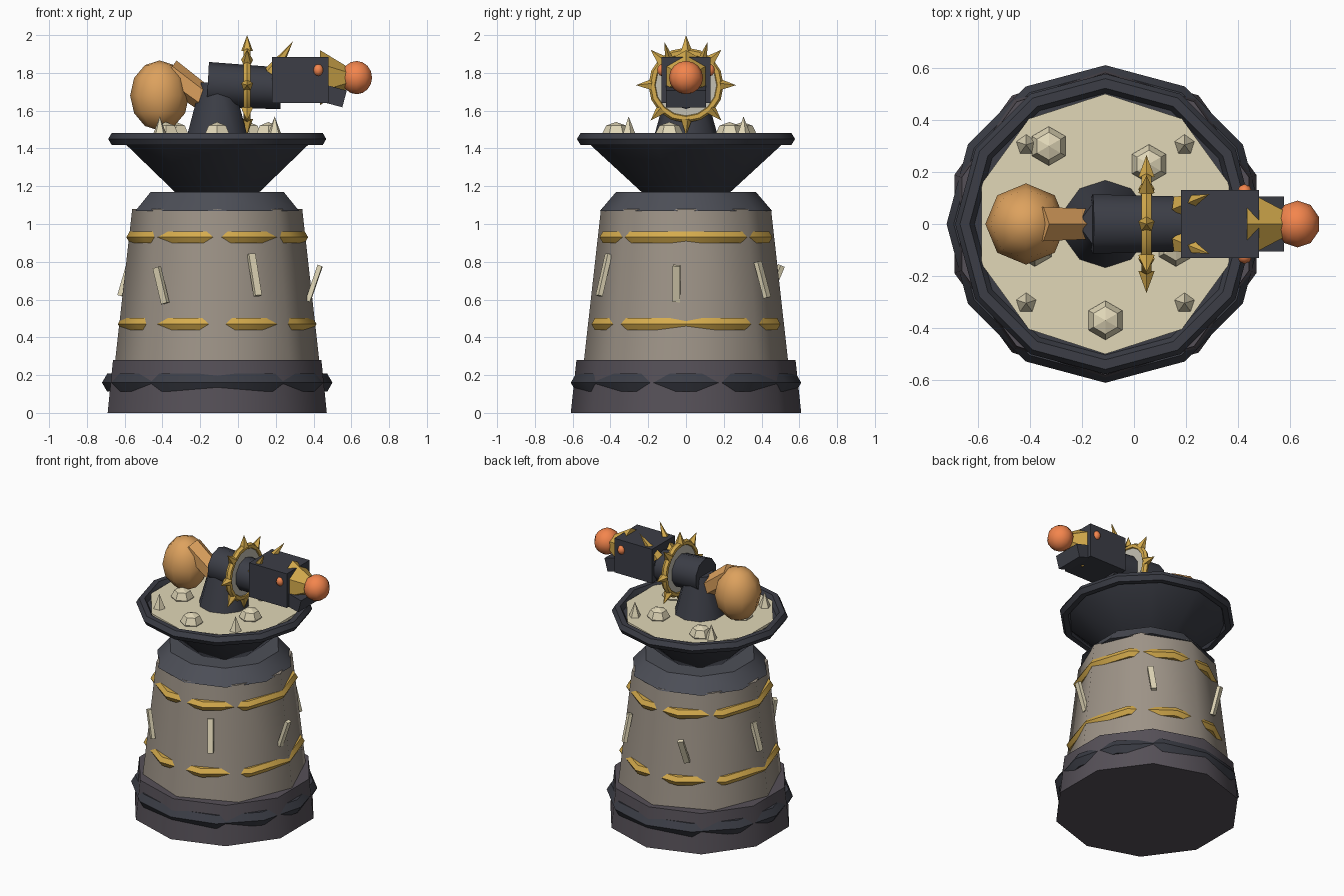
import bpy
from math import sin, cos, pi, radians
from mathutils import Vector, Quaternion

if "Cube" in bpy.data.objects:
    bpy.data.objects.remove(bpy.data.objects["Cube"])

CX = -0.11  # tower axis


def material(name, rgb):
    m = bpy.data.materials.new(name)
    m.diffuse_color = [(c / 255) ** 2.2 for c in rgb] + [1]
    m.use_nodes = True
    m.node_tree.nodes["Principled BSDF"].inputs["Base Color"].default_value = m.diffuse_color
    return m


STONE = material("stone", (156, 146, 134))
BASE = material("base_stone", (86, 81, 88))
NECK = material("neck_metal", (78, 80, 88))
DARK = material("dark_metal", (62, 64, 72))
GOLD = material("gold", (212, 170, 78))
CREAM = material("bone", (224, 214, 182))
PALE = material("pale_disc", (196, 192, 178))
AMBER = material("amber", (220, 160, 94))
EMBER = material("ember", (243, 132, 78))


def finish(name, mat, smooth=True):
    o = bpy.context.object
    o.name = name
    o.data.materials.append(mat)
    if smooth:
        bpy.ops.object.shade_smooth_by_angle(angle=radians(50))
    return o


def frustum(name, mat, p0, p1, r0, r1, n, smooth=True):
    a, b = Vector(p0), Vector(p1)
    d = b - a
    upright = d.normalized().z > 0.999
    q = Quaternion() if upright else d.to_track_quat('Z', 'Y')
    bpy.ops.mesh.primitive_cone_add(vertices=n, radius1=r0, radius2=r1, depth=d.length,
                                    location=(a + b) / 2, rotation=q.to_euler())
    return finish(name, mat, smooth)


def tier(name, mat, z0, z1, r0, r1, n=10):
    return frustum(name, mat, (CX, 0, z0), (CX, 0, z1), r0, r1, n)


def ring(name, mat, loc, R, r, n, m=6, rot=(0, 0, 0)):
    bpy.ops.mesh.primitive_torus_add(major_radius=R, minor_radius=r, major_segments=n,
                                     minor_segments=m, location=loc, rotation=rot)
    return finish(name, mat)


def ball(name, mat, loc, scale, seg=8, rings=6, smooth=True):
    bpy.ops.mesh.primitive_uv_sphere_add(segments=seg, ring_count=rings, radius=1, location=loc)
    bpy.context.object.scale = scale
    return finish(name, mat, smooth)


def box(name, mat, loc, size, rot=(0, 0, 0)):
    bpy.ops.mesh.primitive_cube_add(size=1, location=loc, rotation=rot)
    bpy.context.object.scale = size
    return finish(name, mat, False)


# tower
tier("base", BASE, 0, 0.28, 0.61, 0.58)
tier("body", STONE, 0.28, 1.08, 0.54, 0.45, 8)
tier("neck", NECK, 1.07, 1.17, 0.455, 0.37)
tier("funnel", DARK, 1.16, 1.45, 0.225, 0.54)
tier("funnel_floor", CREAM, 1.44, 1.468, 0.50, 0.50)
ring("rim", DARK, (CX, 0, 1.45), 0.54, 0.037, 12)
ring("base_band", DARK, (CX, 0, 0.16), 0.555, 0.055, 12)
ring("lower_band", GOLD, (CX, 0, 0.47), 0.49, 0.036, 10)
ring("upper_band", GOLD, (CX, 0, 0.93), 0.445, 0.036, 10)

# splinters leaning on the body: top point, bottom point
splinters = [((0.07, -0.41, 0.84), (0.105, -0.46, 0.62)),
             ((-0.43, -0.40, 0.77), (-0.385, -0.42, 0.58)),
             ((0.435, -0.05, 0.78), (0.37, -0.05, 0.59)),
             ((0.18, 0.38, 0.80), (0.19, 0.43, 0.61)),
             ((-0.31, 0.505, 0.78), (-0.31, 0.43, 0.60)),
             ((-0.57, 0.05, 0.81), (-0.625, 0.05, 0.62))]
for i, (t, b) in enumerate(splinters):
    t, b = Vector(t), Vector(b)
    ang = radians(294 - 60 * i) if i < 2 else radians(-6 + 60 * (i - 2))
    out = Vector((cos(ang), sin(ang), 0))
    q = (t - b).to_track_quat('Z', 'Y')
    tilt = Vector((0, 0, 1)).rotation_difference(t - b)
    q = tilt @ Quaternion((0, 0, 1), ang)
    box("splinter", CREAM, (t + b) / 2, (0.025, 0.038, (t - b).length), q.to_euler())

# bone lumps and spikes in the funnel
for i in range(5):
    a = radians(54 + 72 * i)
    r = 0.37 if i in (1, 3) else 0.285
    ball("bone_lump", CREAM, (CX + r * cos(a), r * sin(a), 1.475), (0.075, 0.075, 0.065), 6, 4, False)
for i in range(4):
    a = radians(45 + 90 * i)
    x, y = CX + 0.43 * cos(a), 0.43 * sin(a)
    frustum("bone_spike", CREAM, (x, y, 1.455), (x, y, 1.57), 0.045, 0, 5, False)

# cannon: mount, barrel, rear sack
tier("mount", DARK, 1.46, 1.75, 0.17, 0.09)
frustum("barrel", DARK, (-0.16, 0, 1.738), (0.23, 0, 1.718), 0.12, 0.11, 10)
ball("rear_sack", AMBER, (-0.415, 0, 1.68), (0.156, 0.156, 0.186))
frustum("sack_neck", AMBER, (-0.37, 0, 1.805), (-0.12, 0, 1.62), 0.075, 0.065, 6)

# spiked collar
C = Vector((0.048, 0, 1.735))
ring("collar", GOLD, C, 0.177, 0.022, 16, 6, (0, pi / 2, 0))
frustum("collar_disc", PALE, C - Vector((0.012, 0, 0)), C + Vector((0.012, 0, 0)), 0.17, 0.17, 16)
for i in range(8):
    d = Vector((0, cos(i * pi / 4), sin(i * pi / 4)))
    frustum("collar_spike", GOLD, C + d * 0.18, C + d * 0.265, 0.033, 0, 5, False)

# head
box("head", DARK, (0.33, 0, 1.762), (0.30, 0.26, 0.245))
box("jaw", DARK, (0.371, 0, 1.714), (0.40, 0.21, 0.092), (0, radians(15), 0))
frustum("muzzle", GOLD, (0.435, 0, 1.775), (0.575, 0, 1.775), 0.145, 0.06, 6, False)
ball("muzzle_ball", EMBER, (0.628, 0, 1.775), (0.086, 0.09, 0.088), 10, 8)
for s in (-1, 1):
    ball("eye", EMBER, (0.425, s * 0.125, 1.815), (0.028, 0.028, 0.032), 8, 6)
    frustum("horn", GOLD, (0.18, s * 0.07, 1.80), (0.29, s * 0.115, 1.965), 0.045, 0, 5, False)
